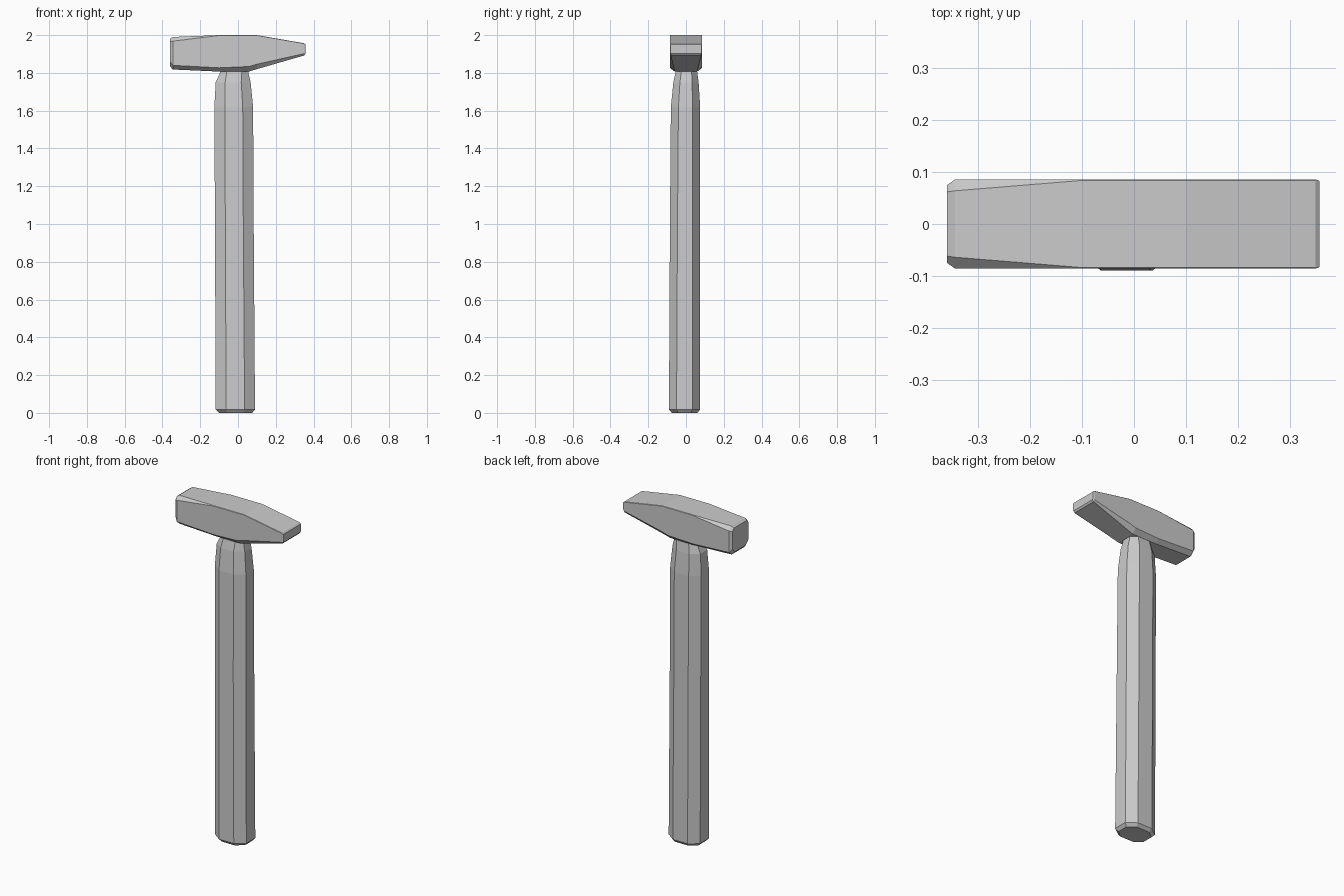
import bpy
import bmesh
from mathutils import Vector

cube = bpy.data.objects.get("Cube")
if cube:
    bpy.data.objects.remove(cube, do_unlink=True)

grey = bpy.data.materials.new("plain grey")
grey.use_nodes = True
colour = (0.6, 0.6, 0.6, 1)
grey.diffuse_color = colour
grey.node_tree.nodes["Principled BSDF"].inputs["Base Color"].default_value = colour


def chamfered(u0, u1, v0, v1, low, high):
    """Rectangle with cut corners; each cut is (along u, along v)."""
    (a, b), (c, d) = low, high
    return [(u0 + a, v0), (u1 - a, v0), (u1, v0 + b), (u1, v1 - d),
            (u1 - c, v1), (u0 + c, v1), (u0, v1 - d), (u0, v0 + b)]


def loft(name, rings):
    """Flat-shaded solid skinned through matching rings, capped at both ends."""
    bm = bmesh.new()
    loops = [[bm.verts.new(Vector(p)) for p in ring] for ring in rings]
    n = len(loops[0])
    for lower, upper in zip(loops, loops[1:]):
        for i in range(n):
            j = (i + 1) % n
            bm.faces.new((lower[i], lower[j], upper[j], upper[i]))
    bm.faces.new(loops[0][::-1])
    bm.faces.new(loops[-1])
    bmesh.ops.recalc_face_normals(bm, faces=bm.faces[:])
    mesh = bpy.data.meshes.new(name)
    bm.to_mesh(mesh)
    bm.free()
    mesh.materials.append(grey)
    obj = bpy.data.objects.new(name, mesh)
    bpy.context.collection.objects.link(obj)
    return obj


# Handle: eight-sided shaft, narrowing into the head
# height, x min, x max, y min, y max, corner cut in x, corner cut in y
shaft = [
    (0.0, -0.10, 0.075, -0.075, 0.06, 0.045, 0.035),
    (0.018, -0.118, 0.09, -0.09, 0.075, 0.055, 0.04),
    (1.0, -0.122, 0.083, -0.085, 0.075, 0.055, 0.04),
    (1.62, -0.125, 0.08, -0.08, 0.075, 0.055, 0.04),
    (1.75, -0.118, 0.067, -0.067, 0.067, 0.05, 0.035),
    (1.80, -0.095, 0.055, -0.056, 0.06, 0.035, 0.03),
    (1.85, -0.09, 0.05, -0.05, 0.055, 0.035, 0.03),
]
loft("handle", [
    [(x, y, z) for x, y in chamfered(x0, x1, y0, y1, (cx, cy), (cx, cy))]
    for z, x0, x1, y0, y1, cx, cy in shaft])

# Head: square striking face at -x, tapering to a horizontal peen at +x
# x, half width, bottom, top, bottom corner cut, top corner cut
sections = [
    (-0.36, 0.075, 1.835, 1.98, (0.025, 0.025), (0.013, 0.015)),
    (-0.345, 0.086, 1.818, 1.99, (0.026, 0.022), (0.022, 0.022)),
    (-0.10, 0.086, 1.807, 2.0, (0.026, 0.02), (0.002, 0.002)),
    (0.06, 0.086, 1.808, 2.0, (0.026, 0.026), (0.002, 0.002)),
    (0.10, 0.086, 1.82, 2.0, (0.024, 0.026), (0.002, 0.002)),
    (0.35, 0.086, 1.892, 1.957, (0.006, 0.01), (0.002, 0.002)),
    (0.358, 0.083, 1.902, 1.95, (0.004, 0.006), (0.002, 0.002)),
]
loft("hammer_head", [
    [(x, y, z) for y, z in chamfered(-w, w, z0, z1, low, high)]
    for x, w, z0, z1, low, high in sections])
